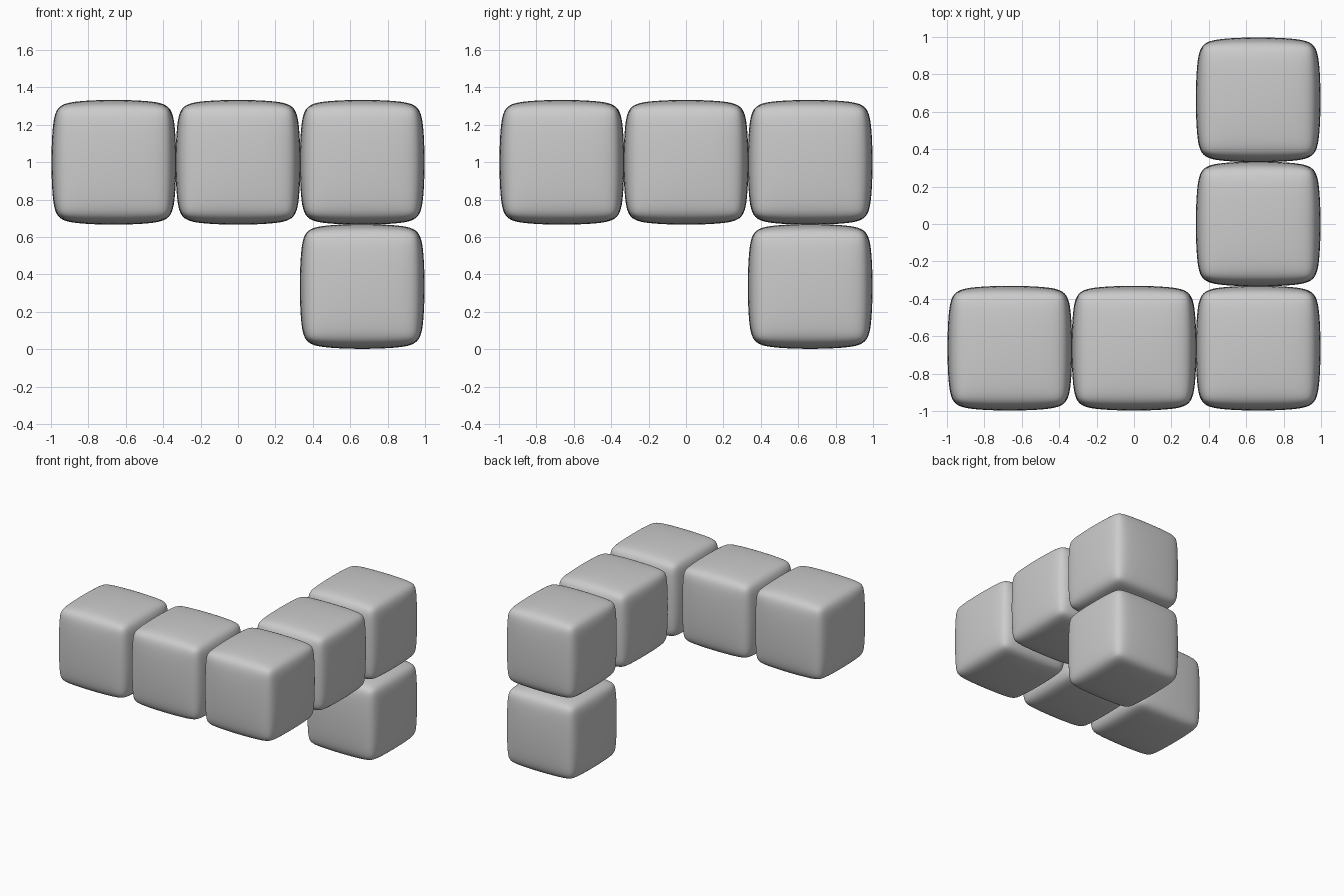
import bpy, bmesh

if "Cube" in bpy.data.objects:
    bpy.data.objects.remove(bpy.data.objects["Cube"])

SIZE, PITCH = 0.672, 0.664   # block width and spacing
# grid steps (x, y, z) of the six blocks in the chain
CELLS = [(-1, -1, 1), (0, -1, 1), (1, -1, 1), (1, 0, 1), (1, 1, 1), (1, 1, 0)]


def pillow_cube_mesh(size, inset=0.2):
    # chamfered cube cage, rounded by subdivision into a slightly bulging block
    half = size / 2 / ((46 + 2 * (1 - inset)) / 48)
    bm = bmesh.new()
    bmesh.ops.create_cube(bm, size=2 * half)
    bmesh.ops.bevel(bm, geom=bm.edges[:], offset=half * inset, segments=1,
                    affect='EDGES', profile=0.5)
    for f in bm.faces:
        f.smooth = True
    mesh = bpy.data.meshes.new("block")
    bm.to_mesh(mesh)
    bm.free()
    return mesh


# six blocks sharing one mesh
mesh = pillow_cube_mesh(SIZE)
for i, (x, y, z) in enumerate(CELLS, 1):
    ob = bpy.data.objects.new(f"block_{i}", mesh)
    ob.location = (x * PITCH, y * PITCH, SIZE / 2 + z * PITCH)
    bpy.context.collection.objects.link(ob)
    sub = ob.modifiers.new("round", 'SUBSURF')
    sub.levels = sub.render_levels = 4
